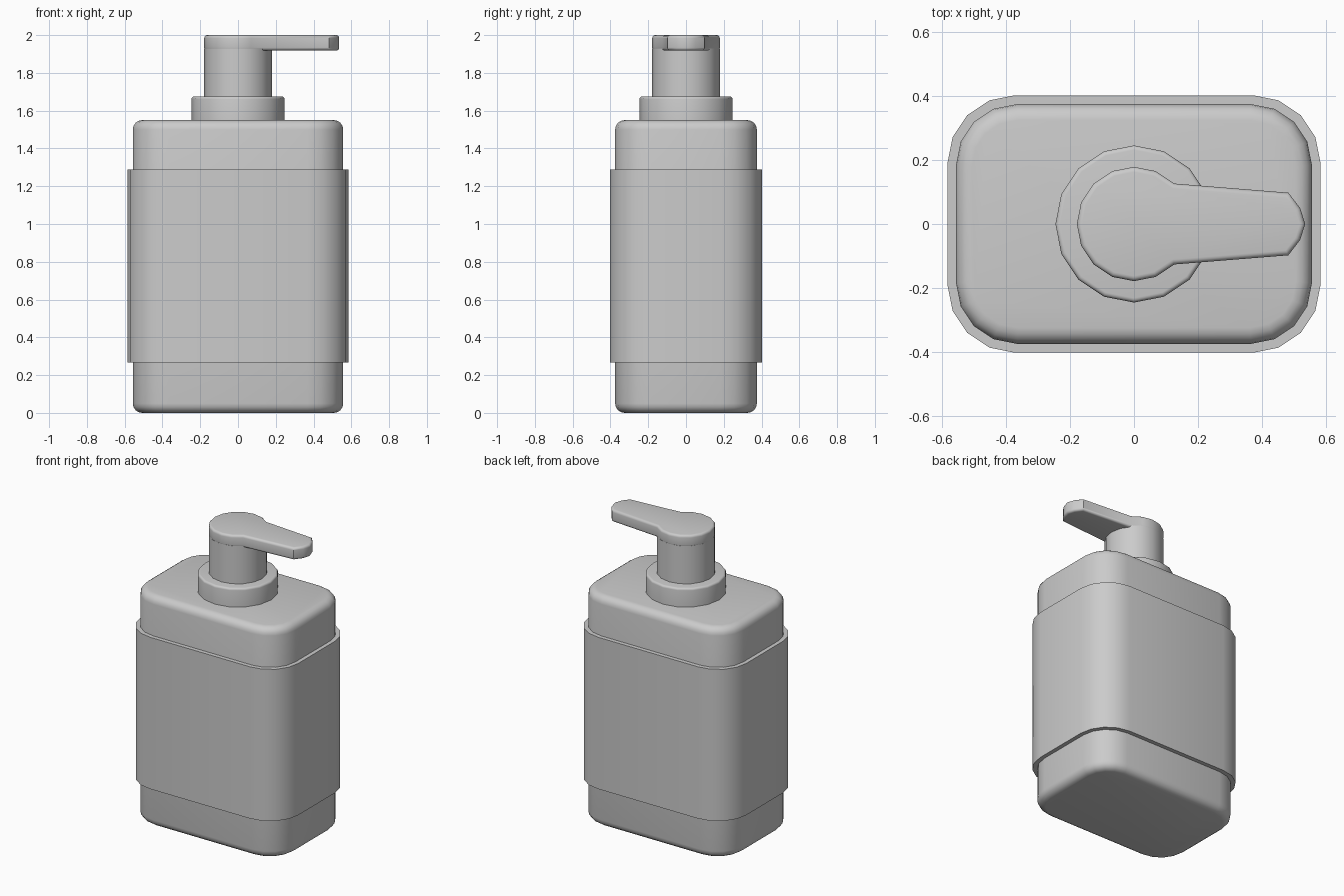
import bpy, bmesh, math

if "Cube" in bpy.data.objects:
    bpy.data.objects.remove(bpy.data.objects["Cube"], do_unlink=True)

grey = bpy.data.materials.new("soft_grey")
grey.use_nodes = True
colour = (0.6, 0.6, 0.6, 1)
grey.diffuse_color = colour
grey.node_tree.nodes["Principled BSDF"].inputs["Base Color"].default_value = colour


def arc(cx, cy, r, start, end, steps):
    """Points along an arc, angles in degrees."""
    angles = [math.radians(start + (end - start) * i / steps) for i in range(steps + 1)]
    return [(cx + r * math.cos(a), cy + r * math.sin(a)) for a in angles]


def rounded_rect(hx, hy, r):
    points = []
    for i, (sx, sy) in enumerate([(1, 1), (-1, 1), (-1, -1), (1, -1)]):
        points += arc(sx * (hx - r), sy * (hy - r), r, 90 * i, 90 * i + 90, 4)
    return points


def prism(name, outline, z0, z1, bevel=0, ends="both"):
    """Extrude an outline upwards, rounding the rims asked for."""
    bm = bmesh.new()
    base = bm.faces.new([bm.verts.new((x, y, z0)) for x, y in outline])
    grown = bmesh.ops.extrude_face_region(bm, geom=[base], use_keep_orig=True)
    top = [v for v in grown["geom"] if isinstance(v, bmesh.types.BMVert)]
    bmesh.ops.translate(bm, verts=top, vec=(0, 0, z1 - z0))
    bmesh.ops.recalc_face_normals(bm, faces=bm.faces)
    if bevel:
        heights = (z0, z1) if ends == "both" else (z1,)
        rims = [e for e in bm.edges
                if any(all(abs(v.co.z - h) < 1e-4 for v in e.verts) for h in heights)]
        bmesh.ops.bevel(bm, geom=rims, offset=bevel, segments=4, profile=0.5,
                        affect="EDGES", clamp_overlap=True)
    mesh = bpy.data.meshes.new(name)
    bm.to_mesh(mesh)
    bm.free()
    obj = bpy.data.objects.new(name, mesh)
    bpy.context.collection.objects.link(obj)
    mesh.materials.append(grey)
    bpy.ops.object.select_all(action="DESELECT")
    obj.select_set(True)
    bpy.context.view_layer.objects.active = obj
    bpy.ops.object.shade_smooth_by_angle(angle=math.radians(40))
    return obj


# Bottle and the wider sleeve wrapped around it
prism("bottle", rounded_rect(0.557, 0.375, 0.19), 0, 1.55, 0.05)
prism("sleeve", rounded_rect(0.584, 0.403, 0.212), 0.268, 1.288)

# Pump collar and stem
prism("collar", arc(0, 0, 0.246, 0, 337.5, 15), 1.54, 1.675, 0.014, "top")
prism("stem", arc(0, 0, 0.179, 0, 337.5, 15), 1.66, 1.93)

# Pump head: round cap drawn out into a tapering spout
spout = [(0.483, -0.098), (0.52, -0.05), (0.536, 0), (0.52, 0.05), (0.483, 0.098)]
head = arc(0, 0, 0.179, 45, 315, 12) + spout
prism("pump_head", head, 1.918, 2.0, 0.016)
